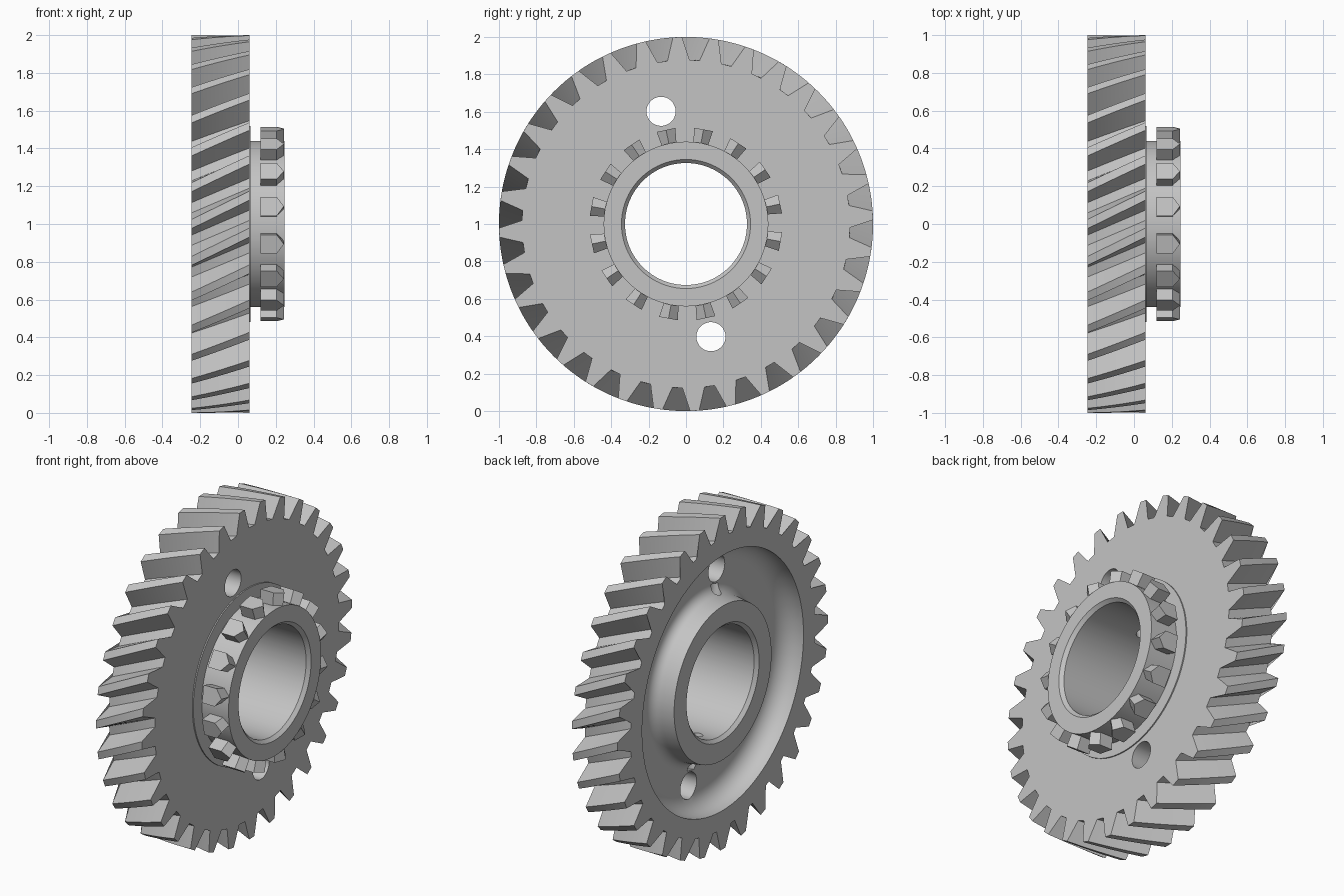
import bpy, bmesh, math
from mathutils import Matrix, Vector

cube = bpy.data.objects.get("Cube")
if cube:
    bpy.data.objects.remove(cube, do_unlink=True)

AXIS_Z = 1.0
BACK, FRONT = -0.245, 0.06        # faces of the helical rim
HUB_END = 0.245
FLOOR = -0.11                     # bottom of the ring-shaped recess
TIP_R, ROOT_R = 1.0, 0.877
TEETH, DOGS = 32, 16
SWEEP = 0.15                      # helix rotation across the rim, radians
GAP_PHASE = math.radians(-3)
DOG_PHASE = math.radians(12)
HOLE_ANGLE = math.radians(102.5)

steel = bpy.data.materials.new("steel_grey")
steel.use_nodes = True
GREY = (0.55, 0.55, 0.55, 1)
steel.diffuse_color = GREY
steel.node_tree.nodes["Principled BSDF"].inputs["Base Color"].default_value = GREY


def polar(x, r, a):
    return Vector((x, r * math.cos(a), AXIS_Z + r * math.sin(a)))


def finish(name, bm):
    bmesh.ops.recalc_face_normals(bm, faces=bm.faces)
    mesh = bpy.data.meshes.new(name)
    bm.to_mesh(mesh)
    bm.free()
    mesh.materials.append(steel)
    obj = bpy.data.objects.new(name, mesh)
    bpy.context.collection.objects.link(obj)
    return obj


def select(obj):
    bpy.ops.object.select_all(action='DESELECT')
    obj.select_set(True)
    bpy.context.view_layer.objects.active = obj


def fillet(r_wall, r_floor, depth, steps=6):
    # quarter-ellipse from wall to floor, as (radius, x) points
    pts = []
    for i in range(steps + 1):
        t = math.pi / 2 * i / steps
        pts.append((r_wall + (r_floor - r_wall) * (1 - math.cos(t)),
                    FLOOR - depth + depth * math.sin(t)))
    return pts


# Cross-section from the bore round the back, rim and front; None marks the rim
RIM_STEPS = 10
section = [(0.326, BACK + 0.02), (0.345, BACK), (0.463, BACK)]
section += fillet(0.475, 0.535, 0.06)
section += fillet(0.767, 0.66, 0.11)[::-1]
section += [(0.767, BACK)]
section += [(None, BACK + (FRONT - BACK) * i / RIM_STEPS) for i in range(RIM_STEPS + 1)]
section += [(0.52, FRONT), (0.52, FRONT + 0.007), (0.44, FRONT + 0.007),
            (0.44, HUB_END), (0.345, HUB_END), (0.326, HUB_END - 0.02)]

# Four columns per tooth: two at the gap bottom, two at the tooth tip
pitch = math.tau / TEETH
columns = []
for k in range(TEETH):
    mid = GAP_PHASE + k * pitch
    for offset, radius in ((-0.031, ROOT_R), (0.031, ROOT_R),
                           (0.074, TIP_R), (pitch - 0.074, TIP_R)):
        columns.append((mid + offset, radius))

# Gear body
bm = bmesh.new()
grid = []
for angle, rim_r in columns:
    line = []
    for r, x in section:
        if r is None:
            twist = SWEEP * (FRONT - x) / (FRONT - BACK)
            line.append(bm.verts.new(polar(x, rim_r, angle + twist)))
        else:
            line.append(bm.verts.new(polar(x, r, angle)))
    grid.append(line)
n = len(section)
for j, line in enumerate(grid):
    after = grid[(j + 1) % len(grid)]
    for i in range(n):
        m = (i + 1) % n
        bm.faces.new((line[i], line[m], after[m], after[i]))
bmesh.ops.remove_doubles(bm, verts=bm.verts, dist=1e-5)
gear = finish("helical_gear", bm)


# Holes: two through the web, one cross-drilled through the hub
def drill(centre, direction, radius, length):
    bm = bmesh.new()
    turn = Vector((0, 0, 1)).rotation_difference(direction).to_matrix().to_4x4()
    bmesh.ops.create_cone(bm, cap_ends=True, segments=32, radius1=radius,
                          radius2=radius, depth=length,
                          matrix=Matrix.Translation(centre) @ turn)
    cutter = finish("drill_cutter", bm)
    cutter.hide_render = True
    select(gear)
    mod = gear.modifiers.new("hole", 'BOOLEAN')
    mod.operation = 'DIFFERENCE'
    mod.solver = 'EXACT'
    mod.object = cutter
    bpy.ops.object.modifier_apply(modifier=mod.name)
    bpy.data.objects.remove(cutter, do_unlink=True)


for side in (0, math.pi):
    drill(polar(0, 0.617, HOLE_ANGLE + side), Vector((1, 0, 0)), 0.078, 1)
across = Vector((0, math.cos(HOLE_ANGLE), math.sin(HOLE_ANGLE)))
drill(Vector((FLOOR - 0.01, 0, AXIS_Z)), across, 0.035, 1.06)

# Pointed engagement teeth around the hub
bm = bmesh.new()
for k in range(DOGS):
    a = DOG_PHASE + k * math.tau / DOGS
    tangent = Vector((0, -math.sin(a), math.cos(a)))
    rings = []
    for r, w in ((0.42, 0.038), (0.514, 0.051)):
        outline = ((-w, 0.12), (w, 0.12), (w, 0.205), (0, 0.243), (-w, 0.205))
        rings.append([bm.verts.new(polar(x, r, a) + tangent * t) for t, x in outline])
    inner, outer = rings
    bm.faces.new(inner)
    bm.faces.new(outer)
    for i in range(5):
        m = (i + 1) % 5
        bm.faces.new((inner[i], inner[m], outer[m], outer[i]))
finish("engagement_teeth", bm)

select(gear)
bpy.ops.object.shade_smooth_by_angle(angle=math.radians(28))
